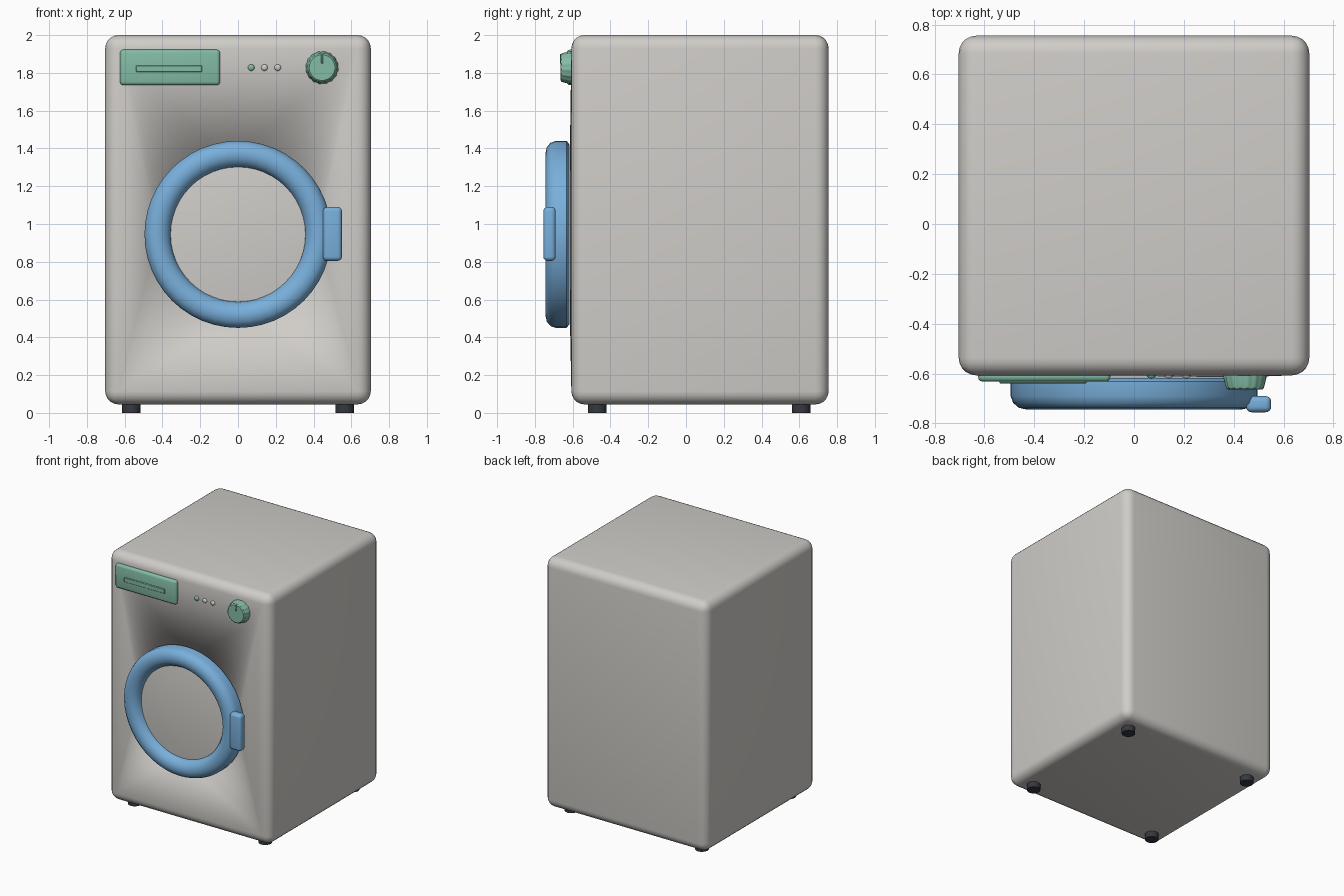
import bpy, bmesh, math
from mathutils import Matrix, Vector

if "Cube" in bpy.data.objects:
    bpy.data.objects.remove(bpy.data.objects["Cube"])


def material(name, rgb):
    m = bpy.data.materials.new(name)
    m.use_nodes = True
    m.diffuse_color = (*rgb, 1)
    m.node_tree.nodes["Principled BSDF"].inputs["Base Color"].default_value = (*rgb, 1)
    return m


WHITE = material("warm white enamel", (0.63, 0.61, 0.58))
BLUE = material("sky blue plastic", (0.19, 0.43, 0.71))
GREEN = material("mint green plastic", (0.23, 0.50, 0.38))
DARK = material("dark rubber", (0.035, 0.04, 0.05))

FRONT = -0.607
DOOR_Z = 0.945


def finish(name, bm, mat, angle=None):
    bmesh.ops.recalc_face_normals(bm, faces=bm.faces)
    me = bpy.data.meshes.new(name)
    bm.to_mesh(me)
    bm.free()
    ob = bpy.data.objects.new(name, me)
    bpy.context.collection.objects.link(ob)
    me.materials.append(mat)
    bpy.ops.object.select_all(action='DESELECT')
    ob.select_set(True)
    bpy.context.view_layer.objects.active = ob
    if angle is None:
        bpy.ops.object.shade_smooth()
    else:
        bpy.ops.object.shade_smooth_by_angle(angle=math.radians(angle))
    return ob


def box_mesh(lo, hi, radius, segments):
    lo, hi = Vector(lo), Vector(hi)
    bm = bmesh.new()
    bmesh.ops.create_cube(bm, size=1, matrix=Matrix.Translation((lo + hi) / 2)
                          @ Matrix.Diagonal((*(hi - lo), 1)))
    bmesh.ops.bevel(bm, geom=bm.edges[:], offset=radius, segments=segments,
                    profile=0.5, affect='EDGES')
    return bm


def rounded_box(name, lo, hi, radius, mat, segments=3):
    return finish(name, box_mesh(lo, hi, radius, segments), mat, 40)


def lathe(name, profile, centre, mat, steps=48, closed=False, angle=50):
    """Spin (radius, y) points about a front-to-back axis through centre (x, z)."""
    bm = bmesh.new()
    verts = [bm.verts.new((r, y, 0)) for r, y in profile]
    edges = [bm.edges.new(p) for p in zip(verts, verts[1:])]
    if closed:
        edges.append(bm.edges.new((verts[-1], verts[0])))
    bmesh.ops.spin(bm, geom=verts + edges, cent=(0, 0, 0), axis=(0, 1, 0),
                   angle=math.tau, steps=steps)
    bmesh.ops.remove_doubles(bm, verts=bm.verts, dist=0.0001)
    bmesh.ops.translate(bm, verts=bm.verts, vec=(centre[0], 0, centre[1]))
    return finish(name, bm, mat, angle)


# Cabinet: rounded box whose front runs into a round, softly shaded door opening
bm = box_mesh((-0.703, FRONT, 0.045), (0.703, 0.755, 2.0), 0.07, 5)
front = max((f for f in bm.faces if f.normal.y < -0.99), key=lambda f: f.calc_area())
outer = front.edges[:]
bmesh.ops.delete(bm, geom=[front], context='FACES_ONLY')
place = Matrix.Translation((0, FRONT - 0.008, DOOR_Z)) @ Matrix.Rotation(math.pi / 2, 4, 'X')
ring = bmesh.ops.create_circle(bm, segments=32, radius=0.425, matrix=place)["verts"]
rim = list({e for v in ring for e in v.link_edges})
bmesh.ops.bridge_loops(bm, edges=outer + rim)
walls = bmesh.ops.extrude_edge_only(bm, edges=rim)["geom"]
inner = [g for g in walls if isinstance(g, bmesh.types.BMVert)]
bmesh.ops.translate(bm, verts=inner, vec=(0, 0.25, 0))
back_edges = [e for e in bm.edges if e.is_boundary]
bmesh.ops.holes_fill(bm, edges=back_edges, sides=0)
finish("cabinet", bm, WHITE)

# Door: rounded ring, shallow domed window and latch handle
lathe("door_ring", [(0.475, -0.617), (0.495, -0.632), (0.495, -0.69), (0.485, -0.717),
                    (0.462, -0.737), (0.43, -0.744), (0.40, -0.739), (0.375, -0.723),
                    (0.36, -0.70), (0.355, -0.675), (0.355, -0.617)],
      (0, DOOR_Z), BLUE, closed=True)
lathe("door_window", [(0, -0.705), (0.12, -0.703), (0.24, -0.697), (0.36, -0.685),
                      (0.36, -0.64), (0, -0.64)], (0, DOOR_Z), WHITE)
rounded_box("door_handle", (0.45, -0.755, 0.805), (0.55, -0.69, 1.09), 0.022, BLUE, 4)

# Detergent drawer with its raised grip
rounded_box("drawer_front", (-0.625, -0.632, 1.735), (-0.095, -0.59, 1.923), 0.018, GREEN)
rounded_box("drawer_grip", (-0.54, -0.639, 1.77 + 0.035), (-0.19, -0.625, 1.84), 0.003, GREEN, 1)

# Indicator lights
for i, mat in enumerate((GREEN, WHITE, WHITE)):
    lathe(f"indicator_light_{i + 1}",
          [(0, -0.621), (0.01, -0.619), (0.017, -0.614), (0.019, -0.59)],
          (0.07 + 0.07 * i, 1.828), mat, steps=16)

# Fluted programme dial with pointer
dial = lathe("dial", [(0, -0.664), (0.068, -0.664), (0.076, -0.658), (0.087, -0.615),
                      (0.087, -0.59)], (0.445, 1.828), GREEN, steps=64, angle=30)
for v in dial.data.vertices:
    x, z = v.co.x - 0.445, v.co.z - 1.828
    if math.hypot(x, z) > 0.07:
        k = 0.965 if round(math.atan2(z, x) / math.tau * 64) % 4 < 2 else 1
        v.co.x, v.co.z = 0.445 + x * k, 1.828 + z * k
rounded_box("dial_pointer", (0.44, -0.668, 1.85), (0.45, -0.66, 1.9), 0.002, GREEN, 1)

# Feet
for side, x in (("right", -0.565), ("left", 0.565)):
    for end, y in (("front", -0.47), ("back", 0.61)):
        bm = bmesh.new()
        bmesh.ops.create_cone(bm, cap_ends=True, segments=16, radius1=0.05, radius2=0.05,
                              depth=0.06, matrix=Matrix.Translation((x, y, 0.03)))
        finish(f"{end}_{side}_foot", bm, DARK, 40)
